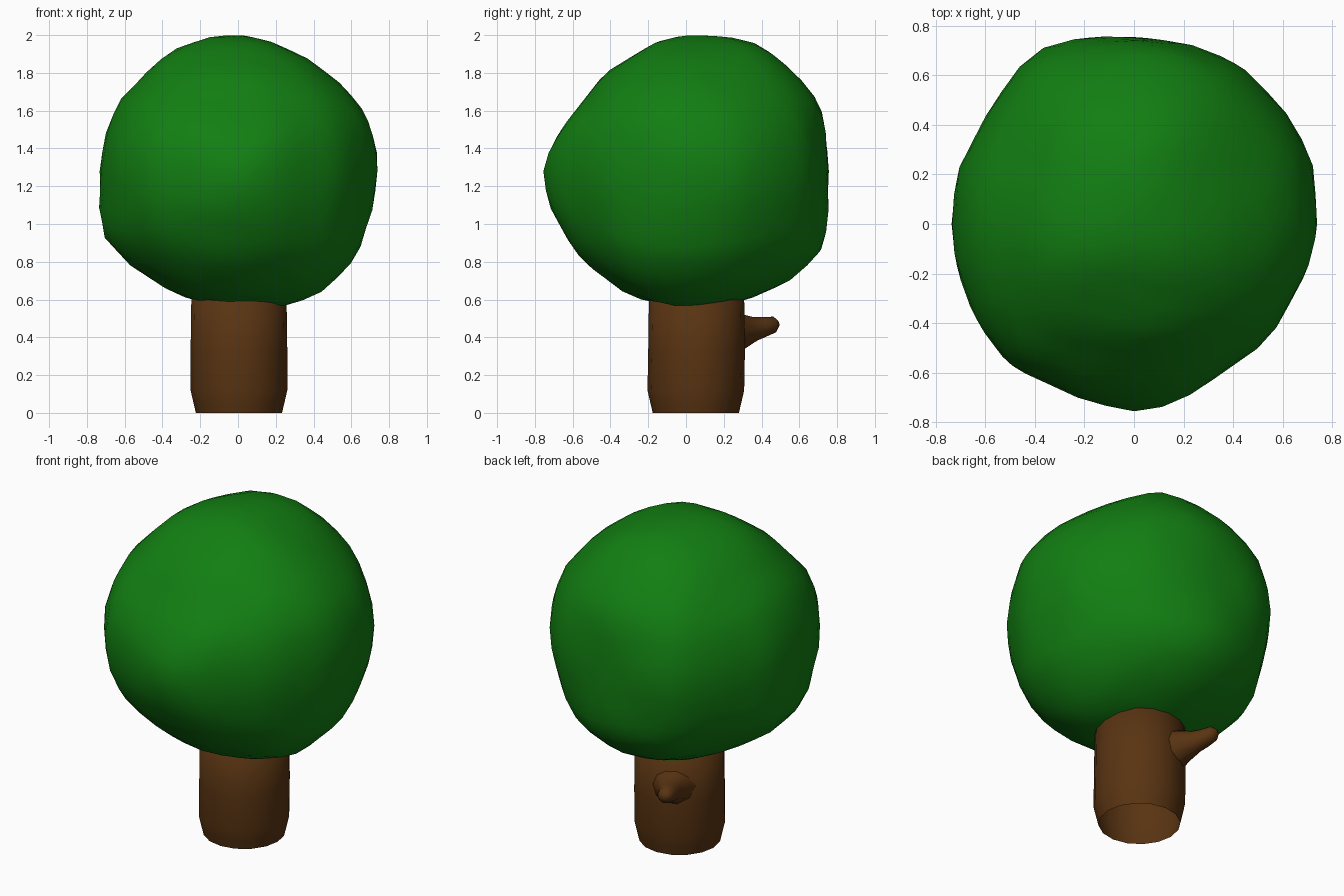
import bpy, bmesh, math
from mathutils import Vector

if "Cube" in bpy.data.objects:
    bpy.data.objects.remove(bpy.data.objects["Cube"])


def material(name, rgb):
    m = bpy.data.materials.new(name)
    m.diffuse_color = (*rgb, 1)
    m.use_nodes = True
    m.node_tree.nodes["Principled BSDF"].inputs["Base Color"].default_value = m.diffuse_color
    return m


def finish(bm, name, mat):
    bmesh.ops.recalc_face_normals(bm, faces=bm.faces)
    me = bpy.data.meshes.new(name)
    bm.to_mesh(me)
    bm.free()
    me.materials.append(mat)
    for p in me.polygons:
        p.use_smooth = True
    ob = bpy.data.objects.new(name, me)
    bpy.context.collection.objects.link(ob)
    return ob


def tube(bm, rings, sides, cap_end):
    """Loft rings given as (centre, axis, radius)."""
    prev = None
    for centre, axis, r in rings:
        q = Vector(axis).to_track_quat('Z', 'Y')
        ring = [bm.verts.new(Vector(centre) + q @ Vector(
            (r * math.cos(2 * math.pi * i / sides), r * math.sin(2 * math.pi * i / sides), 0)))
            for i in range(sides)]
        if prev:
            for i in range(sides):
                j = (i + 1) % sides
                bm.faces.new((prev[i], prev[j], ring[j], ring[i]))
        prev = ring
    if cap_end:
        bm.faces.new(prev)


leaf = material("leaf green", (0.006, 0.21, 0.006))
bark = material("bark brown", (0.1, 0.034, 0.006))

# Crown outlines in the three main planes, around the crown centre
MID = 1.28
FRONT = [(-.74, 1.1), (-.71, 1.45), (-.64, 1.64), (-.43, 1.86), (-.31, 1.94), (-.12, 2.0),
         (.02, 2.0), (.19, 1.96), (.38, 1.87), (.56, 1.73), (.68, 1.58), (.74, 1.38),
         (.74, 1.28), (.72, 1.1), (.63, .82), (.45, .64), (.26, .56), (-.23, .59),
         (-.37, .65), (-.57, .78), (-.71, .93)]
SIDE = [(-.76, 1.28), (-.72, 1.09), (-.6, .87), (-.52, .78), (-.32, .63), (-.2, .585),
        (0, .56), (.2, .565), (.31, .59), (.54, .69), (.71, .84), (.75, .97), (.76, 1.1),
        (.74, 1.52), (.71, 1.64), (.58, 1.8), (.4, 1.95), (.2, 2.0), (.03, 2.0),
        (-.16, 1.96), (-.43, 1.8), (-.66, 1.5)]
TOP = [(.05, -.76), (.24, -.68), (.5, -.5), (.58, -.41), (.7, -.18), (.74, .02), (.72, .27),
       (.6, .47), (.42, .65), (.2, .735), (-.18, .765), (-.37, .71), (-.45, .65),
       (-.58, .47), (-.72, .2), (-.74, 0), (-.72, -.17), (-.64, -.39), (-.5, -.575), (-.2, -.71)]
front = [Vector((x, z - MID)) for x, z in FRONT]
side = [Vector((y, z - MID)) for y, z in SIDE]
top = [Vector(p) for p in TOP]


def reach(poly, u, v):
    """Distance from the centre to the outline in direction (u, v)."""
    d = Vector((u, v))
    if d.length < 1e-4:
        return 0.74
    d.normalize()
    for i, a in enumerate(poly):
        e = poly[i - 1] - a
        den = d.x * e.y - d.y * e.x
        if abs(den) > 1e-9:
            t = (a.x * e.y - a.y * e.x) / den
            s = (a.x * d.y - a.y * d.x) / den
            if t > 0 and -1e-6 <= s <= 1 + 1e-6:
                return t
    return 0.74


# Crown: a ball whose radius blends the three outlines
bm = bmesh.new()
bmesh.ops.create_icosphere(bm, subdivisions=4, radius=1)
for v in bm.verts:
    d = v.co.normalized()
    total = weight = 0
    for poly, u, w, k in ((front, d.x, d.z, d.y), (side, d.y, d.z, d.x), (top, d.x, d.y, d.z)):
        f = (1 - k * k) ** 2 / (k * k + 0.01)
        total += f * reach(poly, u, w)
        weight += f
    v.co = d * (total / weight) + Vector((0, 0, MID))
finish(bm, "crown", leaf)

# Trunk: open at the foot, running up into the crown
UP = (0, 0, 1)
bm = bmesh.new()
tube(bm, [((.005, .052, 0), UP, .228), ((.005, .052, .05), UP, .24), ((.005, .052, .12), UP, .256),
          ((.005, .056, .33), UP, .256), ((.005, .056, .75), UP, .25)], 16, True)
finish(bm, "trunk", bark)

# Branch stub at the back, flared where it leaves the trunk
bm = bmesh.new()
tube(bm, [((-.06, .2, .43), (-.3, 1, .1), .16), ((-.1, .285, .43), (-.4, 1, .1), .1),
          ((-.14, .36, .445), (-.4, 1, .2), .066), ((-.165, .41, .455), (-.4, 1, .2), .055),
          ((-.185, .465, .468), (-.4, 1, .2), .044), ((-.195, .487, .473), (-.4, 1, .2), .018)], 10, True)
finish(bm, "branch_stub", bark)
